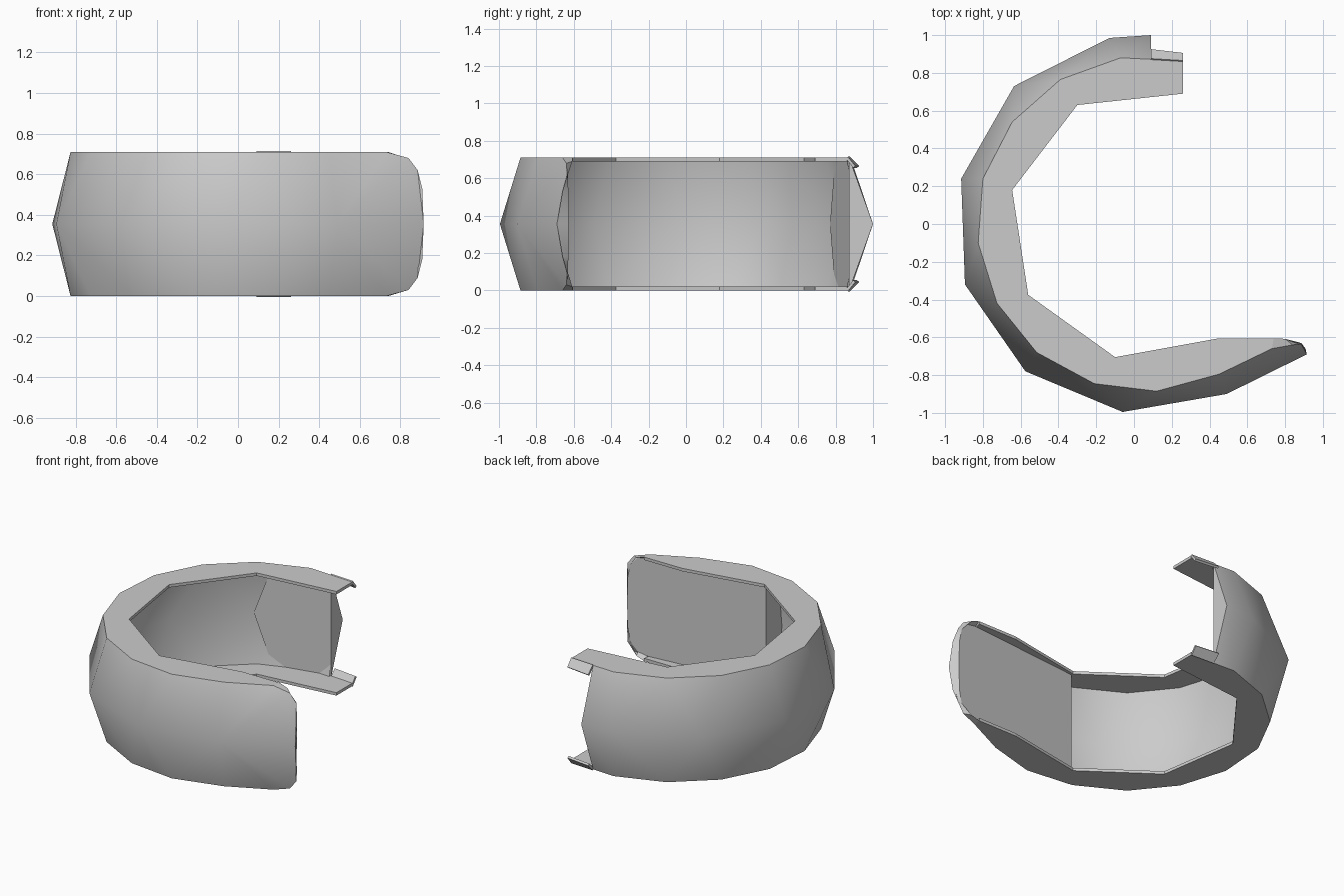
import bpy, bmesh, math

if "Cube" in bpy.data.objects:
    bpy.data.objects.remove(bpy.data.objects["Cube"])

H = 0.71          # full height
MID = H / 2
T = 0.02          # plate thickness
# plan outlines, running counter-clockwise from the back end to the front end
RIM = [(0.09, 0.872), (-0.07, 0.88), (-0.39, 0.765), (-0.645, 0.54), (-0.80, 0.24),
       (-0.825, -0.1), (-0.725, -0.42), (-0.515, -0.68), (-0.21, -0.845),
       (0.12, -0.885), (0.45, -0.795), (0.73, -0.66)]
BULGE = [(0.09, 1.0), (-0.13, 0.985), (-0.635, 0.73), (-0.915, 0.24), (-0.895, -0.32),
         (-0.575, -0.78), (-0.06, -0.995), (0.49, -0.9), (0.915, -0.69)]
INNER_BULGE = [(0.06, 0.95), (-0.36, 0.84), (-0.80, 0.41), (-0.885, -0.04),
               (-0.76, -0.49), (-0.41, -0.83), (0.10, -0.93), (0.45, -0.87)]
OPENING = [(0.74, -0.605), (0.45, -0.605), (-0.10, -0.705), (-0.56, -0.375),
           (-0.645, 0.18), (-0.30, 0.63), (0.26, 0.69)]
CORNER = [(0.84, -0.64, 0.68), (0.885, -0.635, 0.62), (0.908, -0.66, 0.53)]


def make(name, faces, thick=0, offset=0, smooth=True):
    """Build an object from polygons given as point lists."""
    bm = bmesh.new()
    for f in faces:
        bm.faces.new([bm.verts.new(p) for p in f])
    bmesh.ops.remove_doubles(bm, verts=bm.verts, dist=0.0005)
    bmesh.ops.recalc_face_normals(bm, faces=bm.faces)
    me = bpy.data.meshes.new(name)
    bm.to_mesh(me)
    bm.free()
    ob = bpy.data.objects.new(name, me)
    bpy.context.collection.objects.link(ob)
    if thick:
        m = ob.modifiers.new("thickness", 'SOLIDIFY')
        m.thickness, m.offset = thick, offset
    if smooth:
        bpy.ops.object.select_all(action='DESELECT')
        ob.select_set(True)
        bpy.context.view_layer.objects.active = ob
        bpy.ops.object.shade_smooth_by_angle(angle=math.radians(40))
    return ob


def flip(p):
    return (p[0], p[1], H - p[2])


def mirrored(faces):
    return faces + [[flip(p) for p in reversed(f)] for f in faces]


def at(ring, z):
    return [(x, y, z) for x, y in ring]


def strip(a, b):
    """Triangle strip between two rings, advancing by plan angle."""
    ang = lambda p: math.atan2(p[1], p[0]) % (2 * math.pi)
    i = j = 0
    out = []
    while i < len(a) - 1 or j < len(b) - 1:
        if j == len(b) - 1 or (i < len(a) - 1 and ang(a[i + 1]) <= ang(b[j + 1])):
            out.append([a[i], a[i + 1], b[j]])
            i += 1
        else:
            out.append([a[i], b[j + 1], b[j]])
            j += 1
    return out


# bulging outer wall with rounded front-end corners
top = at(RIM, H) + CORNER
make("outer_wall", mirrored(strip(top, at(BULGE, MID))))

# inner face of the wall
inner_top = [(x * 0.985, y * 0.985, H - T) for x, y in RIM[:-1]]
make("inner_wall", mirrored(strip(inner_top, at(INNER_BULGE, MID))))

# top and bottom C-shaped plates
plan = [(0.26, 0.86)] + RIM + OPENING
for name, z in (("top_plate", H - T / 2), ("bottom_plate", T / 2)):
    make(name, [at(plan, z)], T, 0, False)

# bent lips on the tongues at the back end
lip = [(0.09, 0.87, H), (0.26, 0.86, H), (0.26, 0.90, 0.66), (0.09, 0.92, 0.66)]
for name, f in (("top_lip", lip), ("bottom_lip", [flip(p) for p in lip])):
    make(name, [f], 0.015, 0, False)

# end face of the back arm and its flat inner panel
make("back_end_face", [[(0.09, 0.872, 0), (0.09, 1.0, MID), (0.09, 0.872, H)]], smooth=False)
make("back_panel", [[(0.09, 0.88, T), (0.09, 0.88, H - T), (-0.30, 0.796, H - T),
                     (-0.42, 0.77, MID), (-0.30, 0.796, T)]], smooth=False)

# front arm: flat inner panel, its step, and the rounded end cap
py = lambda x: -0.711 + 0.093 * x
edge = [(x, py(x), z) for x, z in ((0.74, H - T), (0.81, 0.675), (0.86, 0.62), (0.88, 0.53), (0.885, MID))]
right = edge + [flip(p) for p in reversed(edge[:-1])]
left = [(-0.10, py(-0.10), T), (-0.10, py(-0.10), H - T)]
make("front_panel", [left + right], smooth=False)
make("front_panel_step", [left + [(-0.10, -0.86, H - T), (-0.10, -0.95, MID), (-0.10, -0.86, T)]], smooth=False)
rim_end = top[-4:] + [(0.915, -0.69, MID)]
cap = [[rim_end[i], rim_end[i + 1], edge[i + 1], edge[i]] for i in range(4)]
make("front_end_cap", mirrored(cap))
# sloping nose that carries the plates down over the rounded corners
nose = [[(0.73, -0.66, H), (0.84, -0.64, 0.68), (0.80, -0.608, 0.69), (0.74, -0.605, H)],
        [(0.84, -0.64, 0.68), (0.885, -0.63, 0.62), (0.86, py(0.86), 0.62), (0.80, -0.608, 0.69)],
        [(0.74, -0.605, H), (0.80, -0.608, 0.69), (0.81, py(0.81), 0.675), (0.74, py(0.74), H - T)]]
make("front_nose", mirrored(nose))
